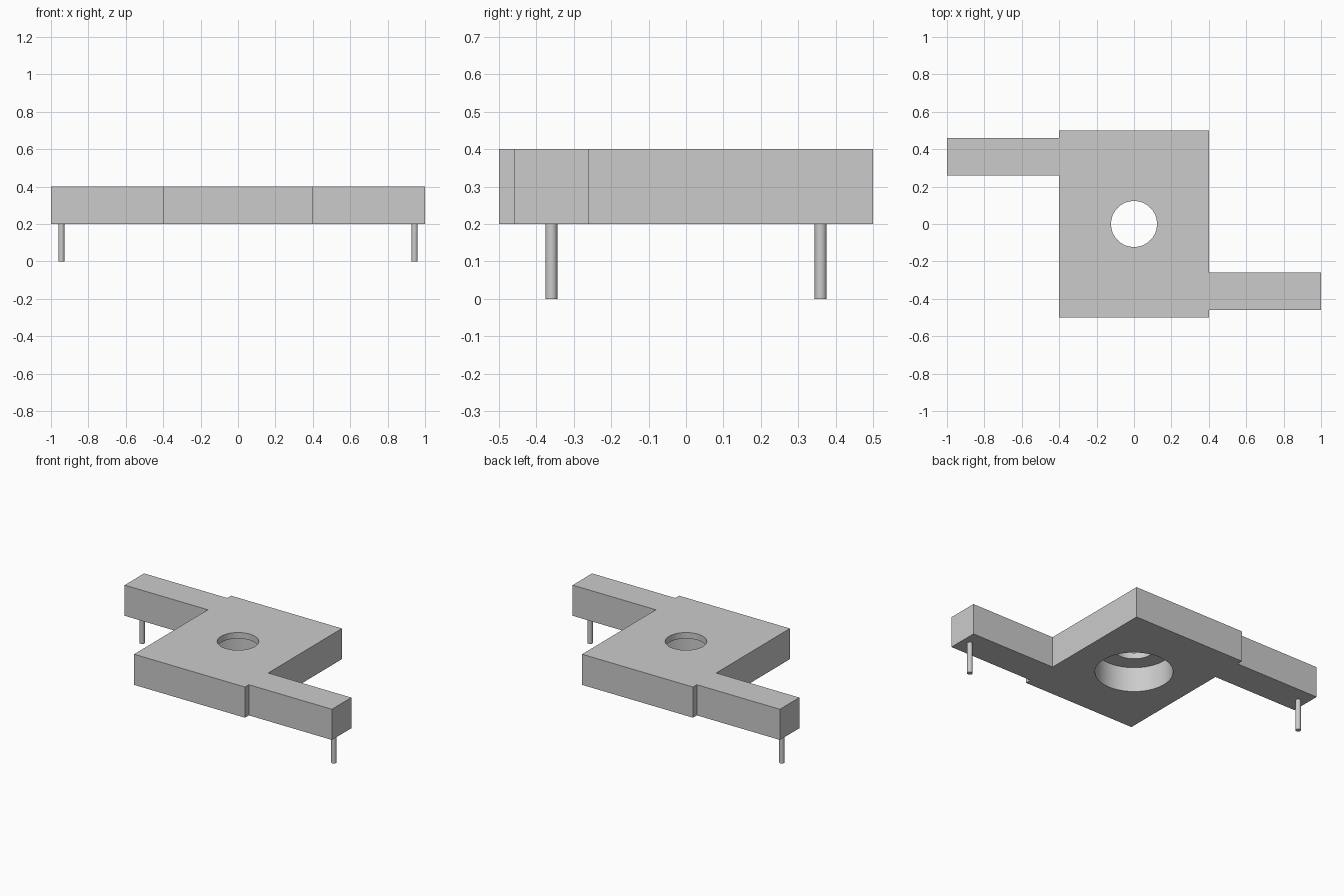
import bpy
import bmesh
import math

cube = bpy.data.objects.get("Cube")
if cube:
    bpy.data.objects.remove(cube, do_unlink=True)

BOTTOM, TOP = 0.2, 0.4
STEP = 0.36          # underside recess ceiling height

grey = bpy.data.materials.new("plain grey")
grey.use_nodes = True
colour = (0.6, 0.6, 0.6, 1)
grey.diffuse_color = colour
grey.node_tree.nodes["Principled BSDF"].inputs["Base Color"].default_value = colour


def cylinder(name, radius, x, y, z0, z1, sides):
    bpy.ops.mesh.primitive_cylinder_add(
        vertices=sides, radius=radius, depth=z1 - z0, location=(x, y, (z0 + z1) / 2))
    obj = bpy.context.object
    obj.name = name
    obj.data.materials.append(grey)
    return obj


def smooth(obj):
    bpy.ops.object.select_all(action="DESELECT")
    obj.select_set(True)
    bpy.context.view_layer.objects.active = obj
    bpy.ops.object.shade_smooth_by_angle(angle=math.radians(30))


# Plate with two offset arms: half the outline, repeated by a half turn
half = [(-0.4, -0.5), (0.4, -0.5), (0.4, -0.46), (1, -0.46), (1, -0.26), (0.4, -0.26)]
outline = half + [(-x, -y) for x, y in half]
bm = bmesh.new()
base = bm.faces.new([bm.verts.new((x, y, BOTTOM)) for x, y in outline])
top = bmesh.ops.extrude_face_region(bm, geom=[base])
bmesh.ops.translate(bm, vec=(0, 0, TOP - BOTTOM),
                    verts=[v for v in top["geom"] if isinstance(v, bmesh.types.BMVert)])
bmesh.ops.recalc_face_normals(bm, faces=bm.faces)
mesh = bpy.data.meshes.new("plate_with_arms")
bm.to_mesh(mesh)
bm.free()
plate = bpy.data.objects.new("plate_with_arms", mesh)
bpy.context.collection.objects.link(plate)
mesh.materials.append(grey)

# Through hole, widened from below into a deep recess
for name, radius, z0, z1 in (("recess_cutter", 0.227, BOTTOM - 0.1, STEP),
                             ("hole_cutter", 0.123, BOTTOM, TOP + 0.1)):
    cutter = cylinder(name, radius, 0, 0, z0, z1, 64)
    cutter.hide_render = True
    cut = plate.modifiers.new(name, "BOOLEAN")
    cut.operation = "DIFFERENCE"
    cut.solver = "EXACT"
    cut.object = cutter
    bpy.context.view_layer.objects.active = plate
    bpy.ops.object.modifier_apply(modifier=cut.name)
    bpy.data.objects.remove(cutter, do_unlink=True)
smooth(plate)

# Thin pin under the end of each arm
for name, side in (("left_pin", 1), ("right_pin", -1)):
    smooth(cylinder(name, 0.016, side * 0.944, side * -0.36, 0, BOTTOM, 32))
